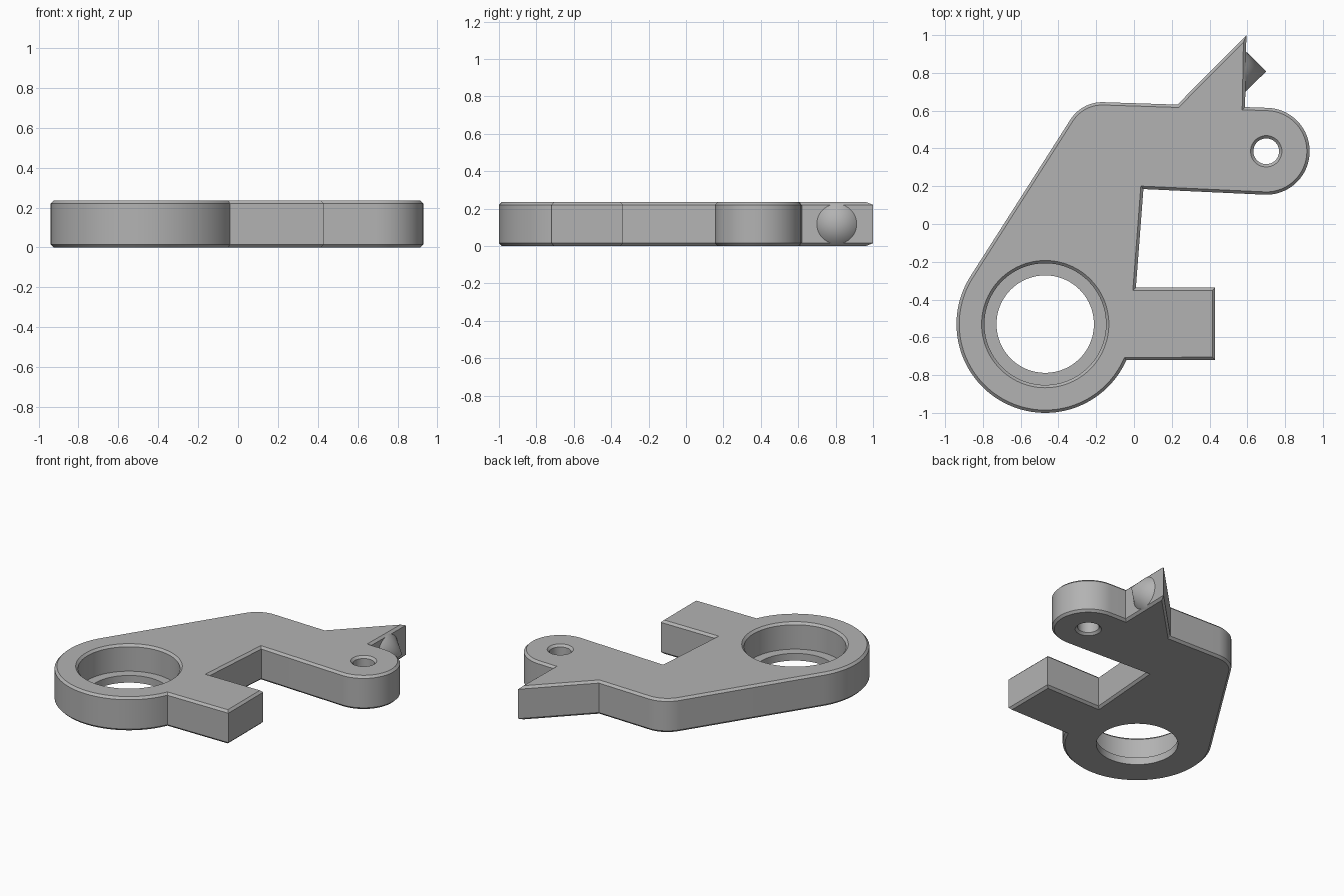
import bpy, bmesh, math
from mathutils import Matrix

cube = bpy.data.objects.get("Cube")
if cube:
    bpy.data.objects.remove(cube)

HEIGHT, CHAMFER = 0.235, 0.015
RING = (-0.47, -0.53)
EAR = (0.70, 0.385)

grey = bpy.data.materials.new("plain grey")
grey.use_nodes = True
colour = (0.45, 0.45, 0.45, 1)
grey.diffuse_color = colour
grey.node_tree.nodes["Principled BSDF"].inputs["Base Color"].default_value = colour


def arc(centre, radius, start, end, steps):
    """Points along an arc, angles in degrees."""
    angles = [math.radians(start + (end - start) * i / steps) for i in range(steps + 1)]
    return [(centre[0] + radius * math.cos(a), centre[1] + radius * math.sin(a)) for a in angles]


def make_object(name, bm):
    bmesh.ops.recalc_face_normals(bm, faces=bm.faces)
    mesh = bpy.data.meshes.new(name)
    bm.to_mesh(mesh)
    bm.free()
    mesh.materials.append(grey)
    obj = bpy.data.objects.new(name, mesh)
    bpy.context.collection.objects.link(obj)
    return obj


def select_only(obj):
    bpy.ops.object.select_all(action='DESELECT')
    obj.select_set(True)
    bpy.context.view_layer.objects.active = obj


def turned_cutter(name, centre, profile, sides):
    """Solid of revolution from (radius, z) pairs, capped at both ends."""
    bm = bmesh.new()
    rings = [[bm.verts.new((x, y, z)) for x, y in arc(centre, r, 0, 360, sides)[:-1]]
             for r, z in profile]
    for low, high in zip(rings, rings[1:]):
        for i in range(sides):
            j = (i + 1) % sides
            bm.faces.new((low[i], low[j], high[j], high[i]))
    bm.faces.new(rings[0])
    bm.faces.new(rings[-1])
    obj = make_object(name, bm)
    obj.hide_render = True
    return obj


# Plate outline, clockwise: ring, sloping back, tooth, ear, square arm
outline = arc(RING, 0.47, 336, 147.5, 64)
outline += arc((-0.168, 0.445), 0.2, 147.5, 87.85, 16)
outline += [(0.23, 0.632), (0.595, 1.0), (0.588, 0.619)]
outline += arc(EAR, 0.23, 87.85, -92.7, 48)
outline += [(0.05, 0.185), (0.01, -0.337), (0.43, -0.337), (0.43, -0.72)]

# Extrude the plate and chamfer its top and bottom rims
bm = bmesh.new()
base = bm.faces.new([bm.verts.new((x, y, 0)) for x, y in outline])
top = bmesh.ops.extrude_face_region(bm, geom=[base], use_keep_orig=True)
bmesh.ops.translate(bm, vec=(0, 0, HEIGHT),
                    verts=[g for g in top["geom"] if isinstance(g, bmesh.types.BMVert)])
bmesh.ops.recalc_face_normals(bm, faces=bm.faces)
rims = [e for e in bm.edges if abs(e.verts[0].co.z - e.verts[1].co.z) < 1e-5]
bmesh.ops.bevel(bm, geom=rims, offset=CHAMFER, offset_type='OFFSET',
                segments=1, affect='EDGES', clamp_overlap=False)
plate = make_object("bracket_plate", bm)

# Stepped bore in the ring and chamfered pin hole in the ear
over = 0.02
cutters = [
    turned_cutter("ring_bore_cutter", RING,
                  [(0.258, -over), (0.258, 0.05), (0.322, 0.05), (0.322, HEIGHT - CHAMFER),
                   (0.337, HEIGHT), (0.337, HEIGHT + over)], 96),
    turned_cutter("pin_hole_cutter", EAR,
                  [(0.083, -over), (0.083, 0), (0.068, CHAMFER), (0.068, HEIGHT - CHAMFER),
                   (0.083, HEIGHT), (0.083, HEIGHT + over)], 48),
]
for cutter in cutters:
    select_only(plate)
    cut = plate.modifiers.new("cut", 'BOOLEAN')
    cut.operation = 'DIFFERENCE'
    cut.solver = 'EXACT'
    cut.object = cutter
    bpy.ops.object.modifier_apply(modifier=cut.name)
    bpy.data.objects.remove(cutter)

# Pointed stud on the side of the tooth
bm = bmesh.new()
bmesh.ops.create_cone(bm, cap_ends=True, segments=64, radius1=0.11, radius2=0, depth=0.112,
                      matrix=Matrix.Translation((0.644, 0.808, HEIGHT / 2))
                      @ Matrix.Rotation(math.pi / 2, 4, 'Y'))
stud = make_object("pointed_stud", bm)

for obj in (plate, stud):
    select_only(obj)
    bpy.ops.object.shade_smooth_by_angle(angle=math.radians(30))
